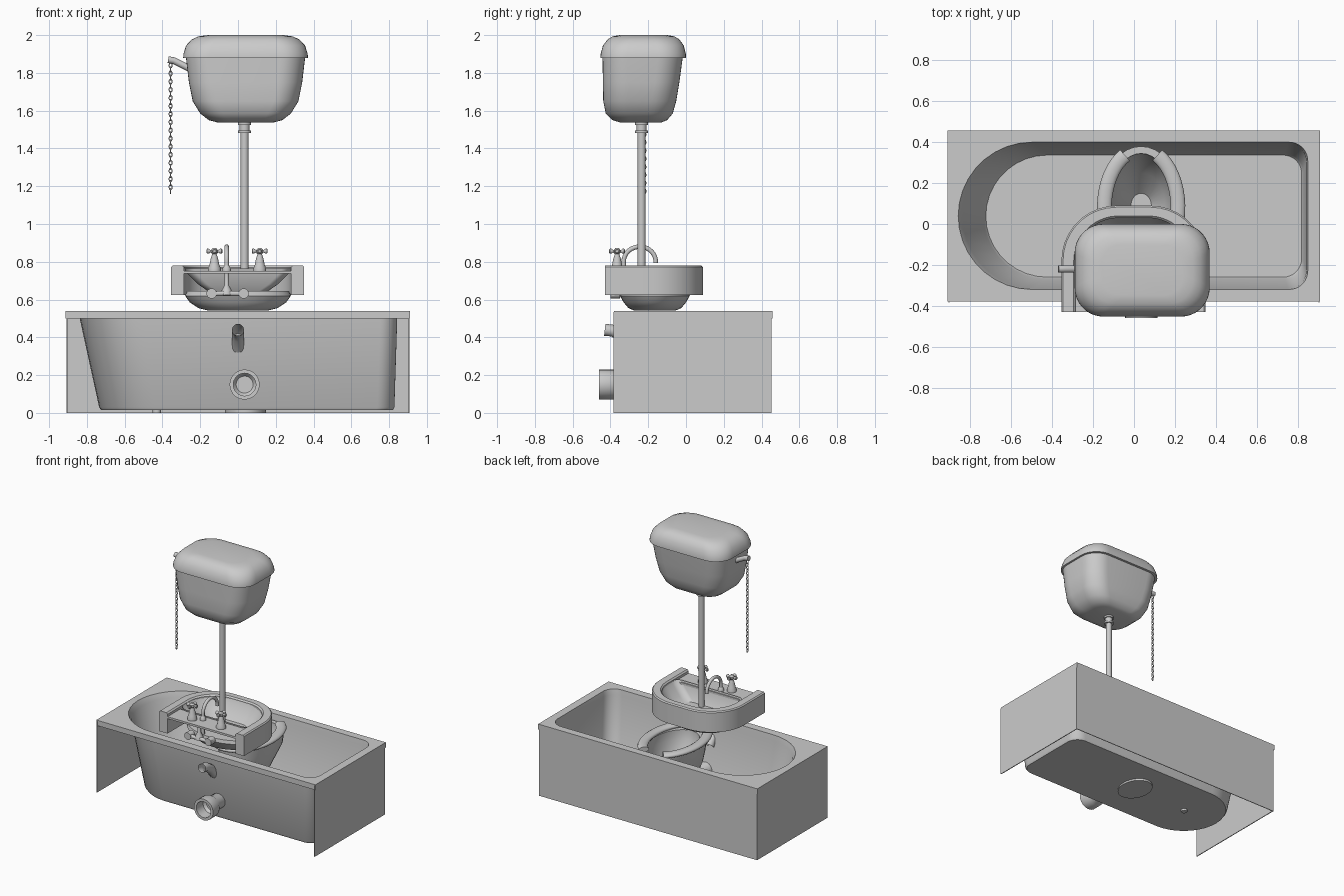
import bpy, bmesh, math
from mathutils import Vector

if "Cube" in bpy.data.objects:
    bpy.data.objects.remove(bpy.data.objects["Cube"])

mat = bpy.data.materials.new("light_grey_ceramic")
mat.use_nodes = True
GREY = (0.6, 0.6, 0.6, 1)
mat.diffuse_color = GREY
mat.node_tree.nodes["Principled BSDF"].inputs["Base Color"].default_value = GREY


def finish(ob, angle=35):
    ob.data.materials.append(mat)
    bpy.ops.object.select_all(action="DESELECT")
    ob.select_set(True)
    bpy.context.view_layer.objects.active = ob
    bpy.ops.object.shade_smooth_by_angle(angle=math.radians(angle))
    return ob


def loft(name, rings, first=True, last=True, angle=35):
    """Skin through closed rings that share one point count."""
    bm = bmesh.new()
    rows = [[bm.verts.new(p) for p in r] for r in rings]
    n = len(rows[0])
    for a, b in zip(rows, rows[1:]):
        for i in range(n):
            j = (i + 1) % n
            bm.faces.new((a[i], a[j], b[j], b[i]))
    if first:
        bm.faces.new(rows[0][::-1])
    if last:
        bm.faces.new(rows[-1])
    bmesh.ops.remove_doubles(bm, verts=bm.verts, dist=1e-5)
    bmesh.ops.recalc_face_normals(bm, faces=bm.faces)
    me = bpy.data.meshes.new(name)
    bm.to_mesh(me)
    bm.free()
    ob = bpy.data.objects.new(name, me)
    bpy.context.collection.objects.link(ob)
    return finish(ob, angle)


def outline(z, x0, x1, y0, y1, ne, nw=None, sw=None, se=None, n=10):
    """Rectangle whose corners have elliptical radii (a, b)."""
    nw, sw, se = nw or ne, sw or ne, se or ne
    corners = ((x1, y1, -1, -1, ne), (x0, y1, 1, -1, nw),
               (x0, y0, 1, 1, sw), (x1, y0, -1, 1, se))
    pts = []
    for q, (x, y, sx, sy, (a, b)) in enumerate(corners):
        for k in range(n):
            t = math.pi / 2 * (q + k / (n - 1))
            pts.append(Vector((x + sx * a + a * math.cos(t),
                               y + sy * b + b * math.sin(t), z)))
    return pts


def oval(z, cx, cy, rx, ry):
    return outline(z, cx - rx, cx + rx, cy - ry, cy + ry, (rx, ry))


def lathe(name, base, profile, axis="z", first=True, last=True, n=20):
    """Turn (radius, distance) pairs about an axis through base."""
    rings = []
    for r, d in profile:
        ring = []
        for k in range(n):
            t = math.tau * k / n
            u, v = r * math.cos(t), r * math.sin(t)
            off = {"z": (u, v, d), "y": (u, d, v), "x": (d, u, v)}[axis]
            ring.append(Vector(base) + Vector(off))
        rings.append(ring)
    return loft(name, rings, first, last)


def tube(name, pts, r, caps=True, res=4):
    cu = bpy.data.curves.new(name, "CURVE")
    cu.dimensions = "3D"
    cu.bevel_depth, cu.bevel_resolution, cu.use_fill_caps = r, res, caps
    sp = cu.splines.new("POLY")
    sp.points.add(len(pts) - 1)
    for p, co in zip(sp.points, pts):
        p.co = (*co, 1)
    ob = bpy.data.objects.new(name, cu)
    bpy.context.collection.objects.link(ob)
    bpy.ops.object.select_all(action="DESELECT")
    ob.select_set(True)
    bpy.context.view_layer.objects.active = ob
    bpy.ops.object.convert(target="MESH")
    return finish(bpy.context.object)


def box(name, x0, x1, y0, y1, z0, z1):
    return loft(name, [outline(z, x0, x1, y0, y1, (0, 0)) for z in (z0, z1)])


# Bath: lip, flat rim and tub in one skin, with panels on three sides
def tub(z, x0, x1, y0, y1, a):
    round_end, square_end = (a, (y1 - y0) / 2), (0.09, 0.09)
    return outline(z, x0, x1, y0, y1, square_end, round_end, round_end, square_end)


lip = [outline(z, -0.913, 0.91, -0.38, 0.457, (0, 0)) for z in (0.5, 0.54)]
loft("bath_tub", lip + [tub(0.54, -0.86, 0.85, -0.32, 0.4, 0.36),
                        tub(0.5, -0.838, 0.843, -0.315, 0.395, 0.35),
                        tub(0.03, -0.735, 0.828, -0.268, 0.345, 0.3),
                        tub(0.015, -0.725, 0.82, -0.26, 0.337, 0.3)], first=False)
box("bath_back_panel", -0.907, 0.907, 0.447, 0.452, 0, 0.51)
for side, x in (("left", 0.905), ("right", -0.905)):
    box("bath_%s_panel" % side, x - 0.003, x + 0.003, -0.385, 0.452, 0, 0.535)
lathe("bath_drain", (-0.43, 0.04, 0), [(0.022, 0), (0.022, 0.02)])

# Toilet pan, hollow bowl, open-fronted seat and waste outlet
PX = 0.035
loft("toilet_pan", [oval(*s) for s in (
    (0, PX + 0.005, 0.06, 0.11, 0.14), (0.06, PX, 0.06, 0.105, 0.14),
    (0.2, PX, 0.05, 0.11, 0.16), (0.33, PX, 0.07, 0.16, 0.23),
    (0.42, PX, 0.1, 0.19, 0.27), (0.5, PX, 0.1, 0.2, 0.28),
    (0.5, PX, 0.11, 0.155, 0.235), (0.43, PX, 0.11, 0.155, 0.23),
    (0.3, PX, 0.1, 0.115, 0.15), (0.2, PX, 0.09, 0.05, 0.06))])
arc = [math.radians(90 + 26 + k * 308 / 40) for k in range(41)]
seat = tube("toilet_seat", [(0.18 * math.cos(t), 0.285 * math.sin(t), 0) for t in arc], 0.036)
seat.location = (PX, 0.08, 0.515)
seat.scale.z = 0.55
lathe("waste_outlet", (PX, 0, 0.15),
      [(0.055, 0.02), (0.055, -0.34), (0.08, -0.385), (0.08, -0.46),
       (0.06, -0.46), (0.06, -0.38), (0.045, -0.36)], "y")
tube("flush_inlet", [(0, -0.43, 0.44), (0, -0.385, 0.435), (0, -0.33, 0.4),
                     (0, -0.28, 0.34)], 0.032, caps=False)

# Basin: U-shaped rim, sloping bowl, tap deck and rounded underside
def rail(z, x0, x1, y1, r):
    arch = outline(z, x0, x1, -0.43, y1, (r, r))[:20]
    return [Vector((x1, -0.43, z))] + arch + [Vector((x0, -0.43, z))]


rails = [rail(0.625, -0.355, 0.35, 0.09, 0.27), rail(0.772, -0.355, 0.35, 0.09, 0.27),
         rail(0.78, -0.347, 0.342, 0.082, 0.26), rail(0.78, -0.295, 0.29, 0.04, 0.22),
         rail(0.77, -0.285, 0.28, 0.03, 0.21), rail(0.625, -0.285, 0.28, 0.03, 0.21)]
loft("basin_rim", [list(section) for section in zip(*rails)])


def bowl(z, hx, y0, y1, r):
    return outline(z, -hx, hx, y0, y1, (r, r), (r, r), (0.05, 0.05), (0.05, 0.05))


loft("basin_bowl", [bowl(0.765, 0.284, -0.29, 0.03, 0.2), bowl(0.74, 0.27, -0.285, 0.02, 0.19),
                    bowl(0.68, 0.21, -0.27, -0.02, 0.13), bowl(0.645, 0.16, -0.25, -0.05, 0.1)],
     first=False)
box("tap_deck", -0.285, 0.28, -0.43, -0.28, 0.737, 0.752)
loft("basin_underside", [oval(0.645, 0, -0.165, 0.27, 0.18), oval(0.62, 0, -0.165, 0.28, 0.185),
                         oval(0.585, 0, -0.165, 0.255, 0.165), oval(0.555, 0, -0.165, 0.21, 0.14),
                         oval(0.542, 0, -0.165, 0.16, 0.11)])

# Pair of cross-head taps
for side, x in (("right", -0.125), ("left", 0.115)):
    base = (x, -0.365, 0)
    lathe(side + "_tap_body", base, [(0.034, 0.75), (0.034, 0.765), (0.026, 0.785),
          (0.02, 0.815), (0.012, 0.84), (0.018, 0.848), (0.018, 0.862), (0.008, 0.874)])
    grip = [(0.008, -0.042), (0.013, -0.038), (0.013, -0.03), (0.006, -0.02),
            (0.006, 0.02), (0.013, 0.03), (0.013, 0.038), (0.008, 0.042)]
    for axis in "xy":
        lathe("%s_tap_handle_%s" % (side, axis), (x, -0.365, 0.856), grip, axis, n=12)

# Swan-neck spout and the pipework under the deck
bend = [math.radians(180 - k * 185 / 16) for k in range(17)]
tube("spout", [(-0.06, -0.33, 0.64)] +
     [(-0.06, -0.245 + 0.085 * math.cos(t), 0.8 + 0.08 * math.sin(t)) for t in bend], 0.012)
lathe("spout_collar", (-0.06, -0.33, 0), [(0.022, 0.75), (0.022, 0.765), (0.013, 0.78)])
lathe("supply_pipe", (-0.055, -0.385, 0.632), [(0.014, -0.11), (0.014, 0.11)], "x")
lathe("supply_tee", (-0.06, -0.375, 0), [(0.03, 0.625), (0.026, 0.65), (0.012, 0.675), (0.012, 0.74)])
for side, x in (("right", -0.14), ("left", 0.03)):
    lathe(side + "_supply_nut", (x, -0.38, 0.632), [(0.027, -0.02), (0.027, 0.03)], "y")

# High cistern with domed lid
def tank(z, hx, y0, y1, r):
    return outline(z, 0.04 - hx, 0.04 + hx, y0, y1, (r, r))


loft("cistern_tank", [tank(1.538, 0.15, -0.35, -0.13, 0.08), tank(1.55, 0.195, -0.39, -0.1, 0.1),
                      tank(1.585, 0.24, -0.425, -0.07, 0.12), tank(1.65, 0.28, -0.438, -0.052, 0.13),
                      tank(1.75, 0.3, -0.44, -0.035, 0.13), tank(1.885, 0.316, -0.442, -0.017, 0.13)])
loft("cistern_lid", [tank(1.88, 0.33, -0.453, 0, 0.14), tank(1.9, 0.329, -0.452, -0.001, 0.14),
                     tank(1.945, 0.315, -0.44, -0.012, 0.14), tank(1.977, 0.285, -0.415, -0.035, 0.13),
                     tank(1.993, 0.25, -0.39, -0.06, 0.12), tank(2, 0.2, -0.35, -0.1, 0.1)])
lathe("flush_pipe", (PX, -0.235, 0), [(0.021, 0.63), (0.021, 1.5)])
lathe("pipe_coupling", (PX, -0.235, 0), [(0.034, 1.482), (0.034, 1.495), (0.026, 1.495),
      (0.026, 1.525), (0.034, 1.525), (0.034, 1.545)])

# Flush lever and hanging chain
tube("flush_lever", [(-0.37, -0.22, 1.87), (-0.34, -0.22, 1.865), (-0.24, -0.22, 1.815)], 0.018)
bpy.ops.mesh.primitive_torus_add(major_segments=12, minor_segments=6, major_radius=0.008,
                                 minor_radius=0.0025, location=(0, 0, 0),
                                 rotation=(math.pi / 2, 0, 0))
chain = bpy.context.object
chain.name = "pull_chain"
bpy.ops.object.transform_apply(location=False, rotation=True, scale=False)
bm = bmesh.new()
bm.from_mesh(chain.data)
for v in bm.verts:
    v.co.z *= 1.6
twin = bmesh.ops.duplicate(bm, geom=bm.verts[:] + bm.edges[:] + bm.faces[:])["geom"]
for v in twin:
    if isinstance(v, bmesh.types.BMVert):
        v.co = (v.co.y, v.co.x, v.co.z - 0.0215)
bmesh.ops.recalc_face_normals(bm, faces=bm.faces)
bm.to_mesh(chain.data)
bm.free()
chain.location = (-0.357, -0.22, 1.84)
finish(chain, 60)
links = chain.modifiers.new("links", "ARRAY")
links.use_relative_offset = False
links.use_constant_offset = True
links.constant_offset_displace = (0, 0, -0.043)
links.count = 16
